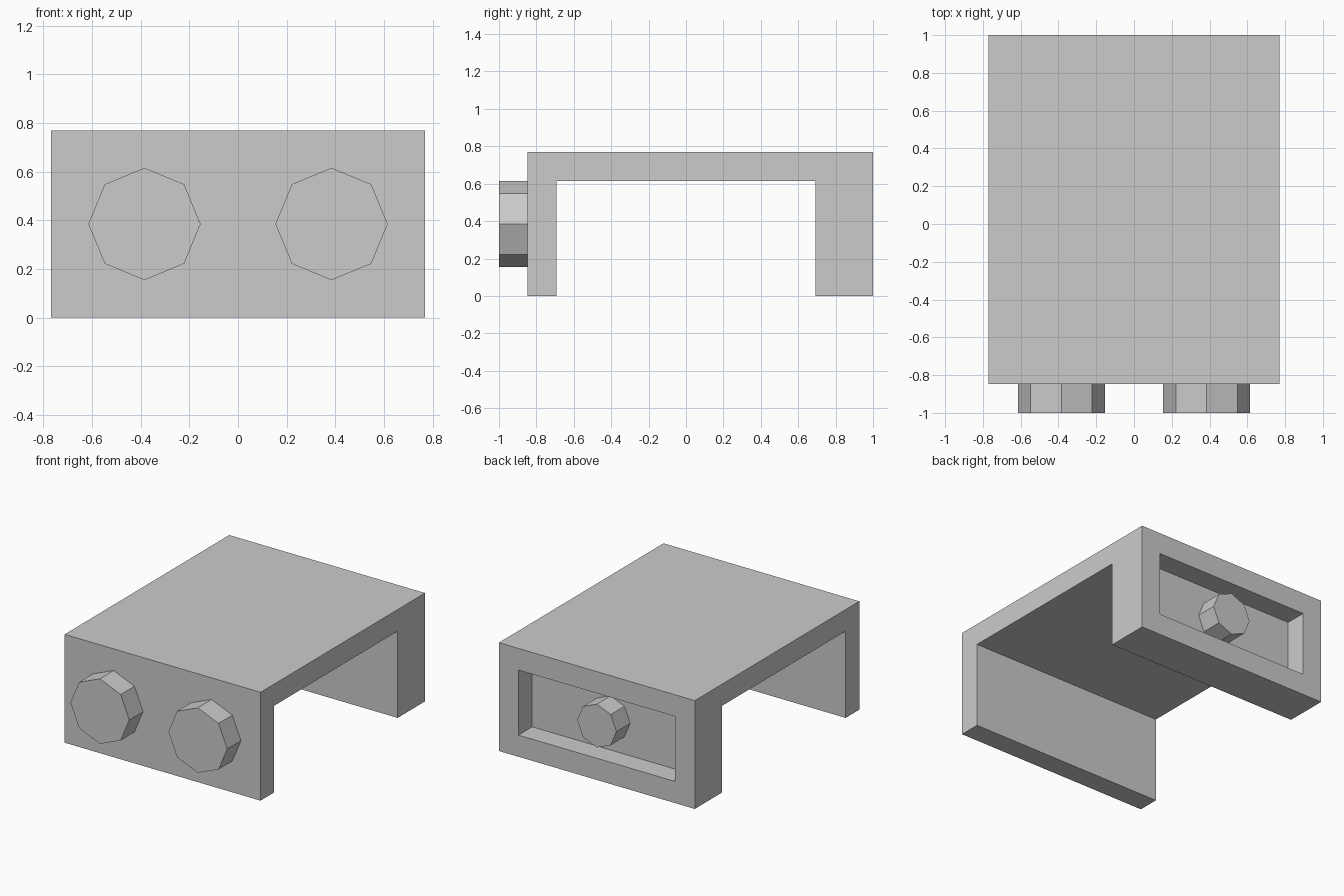
import bpy
import bmesh
import math
from mathutils import Matrix, Vector

cube = bpy.data.objects.get("Cube")
if cube:
    bpy.data.objects.remove(cube, do_unlink=True)

U = 2 / 13             # wall thickness, the module of the whole part
HALF_W = 5 * U
HEIGHT = 5 * U
FRONT, BACK = -5.5 * U, 6.5 * U

gray = bpy.data.materials.new("light gray")
gray.use_nodes = True
color = (0.6, 0.6, 0.6, 1)
gray.diffuse_color = color
gray.node_tree.nodes["Principled BSDF"].inputs["Base Color"].default_value = color


def add_object(name, bm):
    bmesh.ops.recalc_face_normals(bm, faces=bm.faces)
    mesh = bpy.data.meshes.new(name)
    bm.to_mesh(mesh)
    bm.free()
    mesh.materials.append(gray)
    obj = bpy.data.objects.new(name, mesh)
    bpy.context.collection.objects.link(obj)
    return obj


def add_stud(name, x, y, radius):
    """Eight-sided stud lying along y, starting at y and one module long."""
    bm = bmesh.new()
    place = Matrix.Translation((x, y + U / 2, HEIGHT / 2)) @ Matrix.Rotation(math.pi / 2, 4, "X")
    bmesh.ops.create_cone(bm, cap_ends=True, segments=8, radius1=radius,
                          radius2=radius, depth=U, matrix=place)
    # put a corner of the octagon at the top
    angle = min(math.atan2(v.co.z - HEIGHT / 2, v.co.x - x) % (math.pi / 4) for v in bm.verts)
    if 0.1 < angle < 0.7:
        bmesh.ops.rotate(bm, verts=bm.verts, cent=(x, y, HEIGHT / 2),
                         matrix=Matrix.Rotation(angle, 3, "Y"))
    return add_object(name, bm)


# Bracket: upside-down U profile swept across the width
profile = [(FRONT, 0), (FRONT, HEIGHT), (BACK, HEIGHT), (BACK, 0),
           (BACK - 2 * U, 0), (BACK - 2 * U, HEIGHT - U),
           (FRONT + U, HEIGHT - U), (FRONT + U, 0)]
bm = bmesh.new()
side = bm.faces.new([bm.verts.new((-HALF_W, y, z)) for y, z in profile])
swept = bmesh.ops.extrude_face_region(bm, geom=[side])["geom"]
bmesh.ops.translate(bm, verts=[g for g in swept if isinstance(g, bmesh.types.BMVert)],
                    vec=Vector((2 * HALF_W, 0, 0)))
bmesh.ops.recalc_face_normals(bm, faces=bm.faces)

# Rectangular recess in the back wall
back_face = max(bm.faces, key=lambda f: f.calc_center_median().y)
bmesh.ops.inset_region(bm, faces=[back_face], thickness=U, use_even_offset=True)
pocket = bmesh.ops.extrude_discrete_faces(bm, faces=[back_face])["faces"][0]
bmesh.ops.translate(bm, verts=pocket.verts, vec=Vector((0, -U, 0)))
add_object("bracket", bm)

# Studs: two on the front, a smaller one inside the recess
for label, sign in (("left", 1), ("right", -1)):
    add_stud(f"front_stud_{label}", sign * 2.5 * U, FRONT - U, 1.5 * U)
add_stud("back_stud", 0, BACK - U, U)
